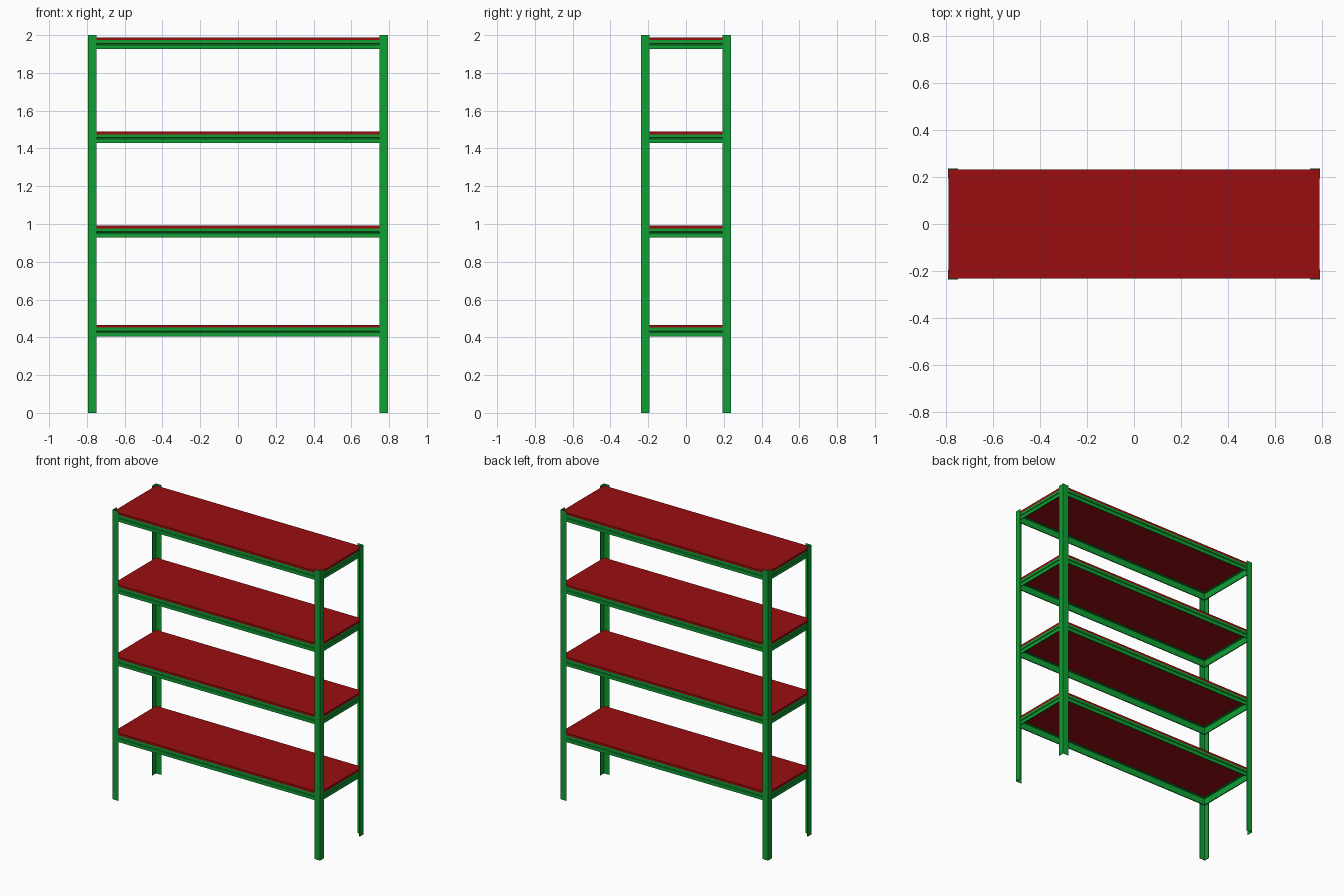
import bpy, bmesh

if "Cube" in bpy.data.objects:
    bpy.data.objects.remove(bpy.data.objects["Cube"])

HX, HY = 0.793, 0.237      # outer half size of the rack
LEG, T = 0.044, 0.004      # post flange width and sheet thickness


def material(name, rgb):
    m = bpy.data.materials.new(name)
    m.diffuse_color = (*rgb, 1)
    m.use_nodes = True
    m.node_tree.nodes["Principled BSDF"].inputs["Base Color"].default_value = m.diffuse_color
    return m


GREEN = material("green_steel", (0.005, 0.35, 0.035))
RED = material("red_board", (0.32, 0.004, 0.005))


def prism(name, ring_a, ring_b, mat):
    """Solid between two matching rings of points."""
    bm = bmesh.new()
    a = [bm.verts.new(p) for p in ring_a]
    b = [bm.verts.new(p) for p in ring_b]
    n = len(a)
    bm.faces.new(a)
    bm.faces.new(b[::-1])
    for i in range(n):
        j = (i + 1) % n
        bm.faces.new((a[j], a[i], b[i], b[j]))
    bmesh.ops.recalc_face_normals(bm, faces=bm.faces)
    me = bpy.data.meshes.new(name)
    bm.to_mesh(me)
    bm.free()
    me.materials.append(mat)
    ob = bpy.data.objects.new(name, me)
    bpy.context.collection.objects.link(ob)
    return ob


# Corner posts: L-section angle iron, mirrored to the four corners
angle = [(0, 0), (LEG, 0), (LEG, T), (T, T), (T, LEG), (0, LEG)]
for sx, side in ((-1, "left"), (1, "right")):
    for sy, end in ((-1, "front"), (1, "back")):
        pts = [(sx * (HX - u), sy * (HY - v)) for u, v in angle]
        prism(f"{end}_{side}_post", [(x, y, 0) for x, y in pts],
              [(x, y, 2) for x, y in pts], GREEN)

# Beam section (inset from the outside, height): grooved web with a top flange
section = [(0, 0), (0, 0.022), (0.004, 0.025), (0.004, 0.027), (0, 0.030),
           (0, 0.047), (0.02, 0.047), (0.02, 0.044), (0.007, 0.044),
           (0.007, 0)]
BX, BY = HX - T, HY - T    # beams and boards fit inside the posts

for k, z in enumerate((0.404, 0.929, 1.428, 1.926), 1):
    # Mitred beams on the four sides of each shelf
    for s, end in ((-1, "front"), (1, "back")):
        prism(f"{end}_beam_{k}",
              [(-(BX - d), s * (BY - d), z + h) for d, h in section],
              [(BX - d, s * (BY - d), z + h) for d, h in section], GREEN)
    for s, side in ((-1, "left"), (1, "right")):
        prism(f"{side}_beam_{k}",
              [(s * (BX - d), -(BY - d), z + h) for d, h in section],
              [(s * (BX - d), BY - d, z + h) for d, h in section], GREEN)
    # Shelf board resting on the beams
    corners = [(-BX, -BY), (BX, -BY), (BX, BY), (-BX, BY)]
    prism(f"shelf_board_{k}", [(x, y, z + 0.047) for x, y in corners],
          [(x, y, z + 0.062) for x, y in corners], RED)
